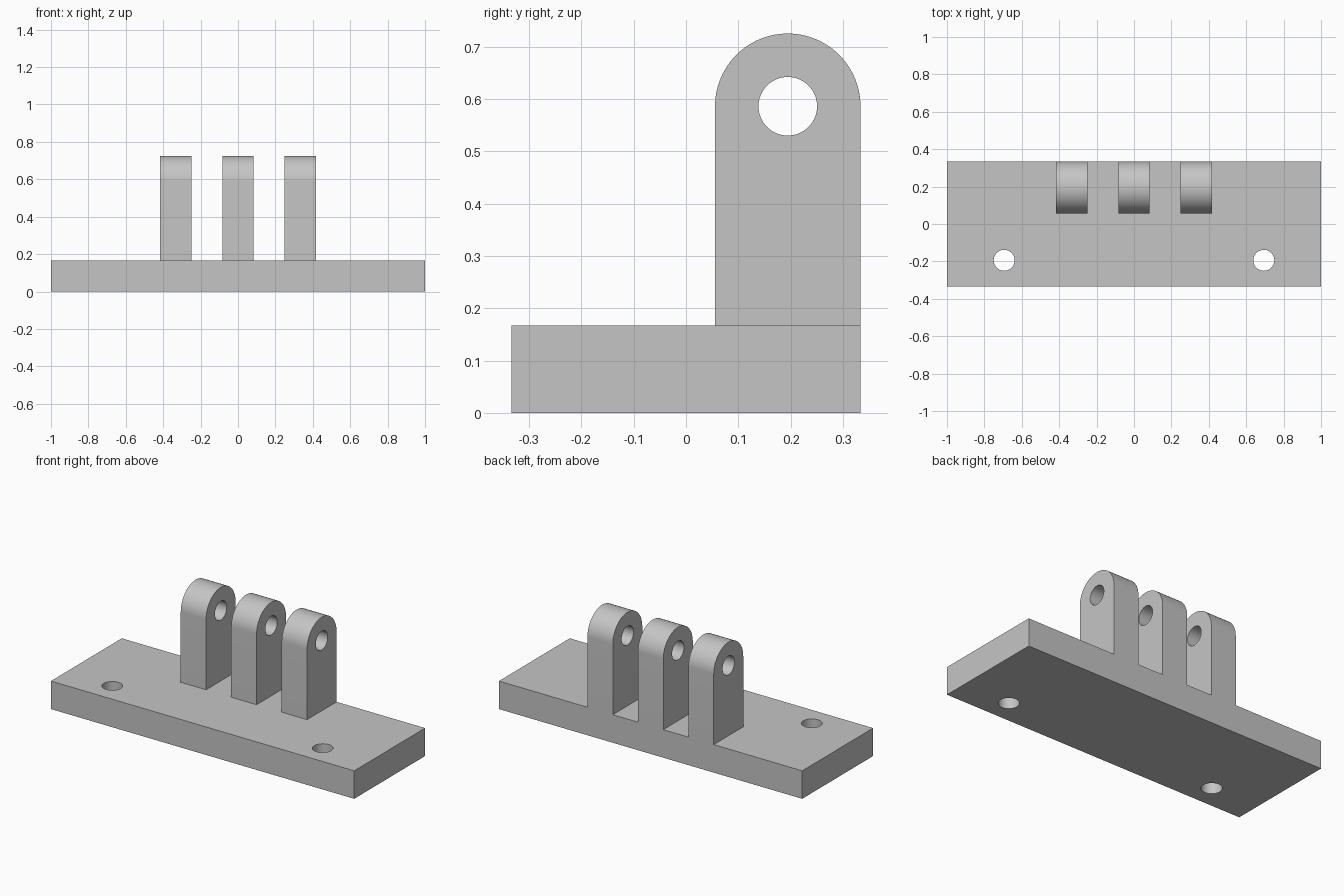
import bpy
import bmesh
from math import cos, sin, pi, radians
from mathutils import Matrix, Vector

cube = bpy.data.objects.get("Cube")
if cube:
    bpy.data.objects.remove(cube, do_unlink=True)

# Plain grey finish
GREY = (0.56, 0.56, 0.56, 1)
grey = bpy.data.materials.new("plain_grey")
grey.use_nodes = True
grey.diffuse_color = GREY
grey.node_tree.nodes["Principled BSDF"].inputs["Base Color"].default_value = GREY

# Dimensions
LENGTH, DEPTH, BASE_H = 2, 0.667, 0.167
LUG_W, LUG_R, HOLE_R = 0.167, 0.139, 0.056
LUG_Y = DEPTH / 2 - LUG_R
PIN_Z = 0.586


def arc(cx, cy, r, start, sweep, steps):
    return [(cx + r * cos(start + sweep * i / steps),
             cy + r * sin(start + sweep * i / steps)) for i in range(steps + 1)]


def circle(cx, cy, r):
    return arc(cx, cy, r, 0, 2 * pi, 64)[:-1]


def extruded_plate(name, loops, thickness, matrix):
    """Fill an outline with holes, then extrude it along its local z."""
    bm = bmesh.new()
    edges = []
    for loop in loops:
        verts = [bm.verts.new((u, v, 0)) for u, v in loop]
        edges += [bm.edges.new((a, b)) for a, b in zip(verts, verts[1:] + verts[:1])]
    bmesh.ops.triangle_fill(bm, use_beauty=True, edges=edges, normal=(0, 0, 1))
    top = bmesh.ops.extrude_face_region(bm, geom=bm.faces[:], use_keep_orig=True)["geom"]
    moved = [g for g in top if isinstance(g, bmesh.types.BMVert)]
    bmesh.ops.translate(bm, verts=moved, vec=Vector((0, 0, thickness)))
    bmesh.ops.transform(bm, matrix=matrix, verts=bm.verts[:])
    bmesh.ops.recalc_face_normals(bm, faces=bm.faces[:])
    mesh = bpy.data.meshes.new(name)
    bm.to_mesh(mesh)
    bm.free()
    mesh.materials.append(grey)
    mesh.shade_smooth()
    mesh.set_sharp_from_angle(angle=radians(30))
    obj = bpy.data.objects.new(name, mesh)
    bpy.context.collection.objects.link(obj)
    return obj


# Base plate with two mounting holes
hx, hy = LENGTH / 2, DEPTH / 2
base_outline = [(-hx, -hy), (hx, -hy), (hx, hy), (-hx, hy)]
mount_holes = [circle(side * 0.694, -0.194, HOLE_R) for side in (-1, 1)]
extruded_plate("base_plate", [base_outline] + mount_holes, BASE_H, Matrix())

# Three round-topped hinge lugs; profile lies in y-z and is extruded along x
lug_outline = [(LUG_Y - LUG_R, BASE_H), (LUG_Y + LUG_R, BASE_H)]
lug_outline += arc(LUG_Y, PIN_Z, LUG_R, 0, pi, 48)
pin_hole = circle(LUG_Y, PIN_Z, HOLE_R)
to_yz = Matrix(((0, 0, 1, 0), (1, 0, 0, 0), (0, 1, 0, 0), (0, 0, 0, 1)))
for name, x in (("right", -0.333), ("middle", 0), ("left", 0.333)):
    place = Matrix.Translation((x - LUG_W / 2, 0, 0)) @ to_yz
    extruded_plate(name + "_hinge_lug", [lug_outline, pin_hole], LUG_W, place)
